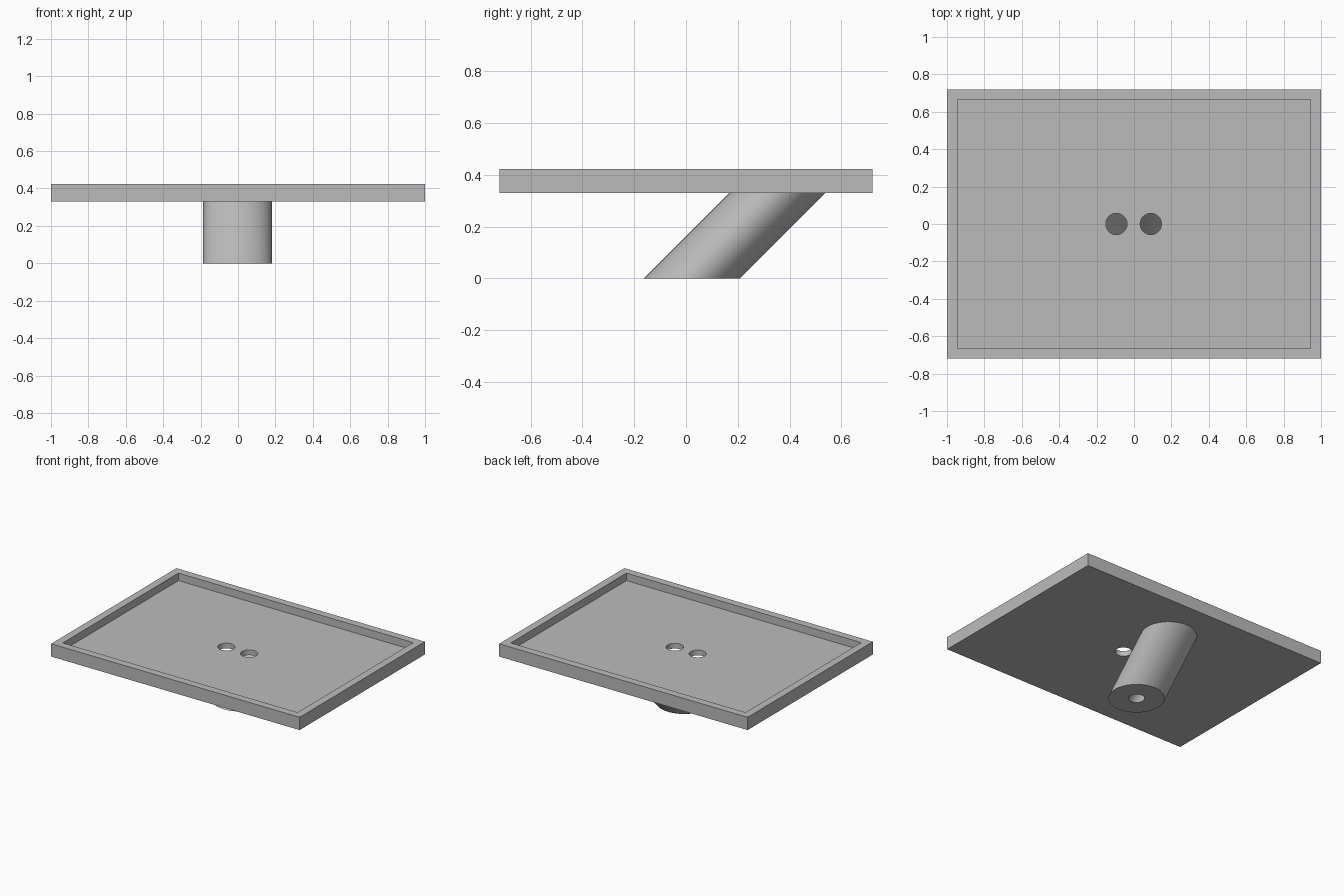
import bpy, bmesh, math
from mathutils import Matrix, Vector

cube = bpy.data.objects.get("Cube")
if cube:
    bpy.data.objects.remove(cube, do_unlink=True)

UNDERSIDE, RIM, FLOOR = 0.33, 0.423, 0.368
HALF_X, HALF_Y, WALL = 1.0, 0.72, 0.055

grey = bpy.data.materials.new("neutral grey")
grey.use_nodes = True
colour = (0.5, 0.5, 0.5, 1)
grey.diffuse_color = colour
grey.node_tree.nodes["Principled BSDF"].inputs["Base Color"].default_value = colour


def finish(bm, name):
    bmesh.ops.recalc_face_normals(bm, faces=bm.faces)
    mesh = bpy.data.meshes.new(name)
    bm.to_mesh(mesh)
    bm.free()
    obj = bpy.data.objects.new(name, mesh)
    bpy.context.collection.objects.link(obj)
    mesh.materials.append(grey)
    return obj


def activate(obj):
    bpy.ops.object.select_all(action='DESELECT')
    obj.select_set(True)
    bpy.context.view_layer.objects.active = obj


# Tray: a slab with its top inset and sunk to leave a raised rim
bm = bmesh.new()
bmesh.ops.create_cube(bm, size=1, matrix=Matrix.Translation((0, 0, (UNDERSIDE + RIM) / 2))
                      @ Matrix.Diagonal((2 * HALF_X, 2 * HALF_Y, RIM - UNDERSIDE, 1)))
top = max(bm.faces, key=lambda f: f.calc_center_median().z)
bmesh.ops.inset_region(bm, faces=[top], thickness=WALL, use_even_offset=True)
sunk = bmesh.ops.extrude_face_region(bm, geom=[top])
bmesh.ops.translate(bm, vec=(0, 0, FLOOR - RIM),
                    verts=[v for v in sunk["geom"] if isinstance(v, bmesh.types.BMVert)])
if top.is_valid:
    bmesh.ops.delete(bm, geom=[top], context='FACES_ONLY')
tray = finish(bm, "tray")

# Two round holes through the tray floor
bm = bmesh.new()
for x in (-0.094, 0.09):
    bmesh.ops.create_cone(bm, cap_ends=True, segments=48, radius1=0.057, radius2=0.057,
                          depth=0.2, matrix=Matrix.Translation((x, 0, UNDERSIDE)))
cutter = finish(bm, "hole_cutter")
cutter.hide_render = True
cut = tray.modifiers.new("holes", 'BOOLEAN')
cut.operation, cut.solver, cut.object = 'DIFFERENCE', 'EXACT', cutter
activate(tray)
bpy.ops.object.modifier_apply(modifier=cut.name)
bpy.data.objects.remove(cutter, do_unlink=True)

# Leaning hollow stem: a tube sheared back as it rises
SIDES, OUTER, BORE = 64, 0.185, 0.053
profile = [(OUTER, 0), (OUTER, UNDERSIDE), (BORE, UNDERSIDE), (BORE, 0)]
bm = bmesh.new()
rings = []
for i in range(SIDES):
    a = 2 * math.pi * i / SIDES
    rings.append([bm.verts.new(Vector((r * math.cos(a) - 0.002, r * math.sin(a) + 0.023 + z, z)))
                  for r, z in profile])
for i, ring in enumerate(rings):
    following = rings[(i + 1) % SIDES]
    for j in range(len(profile)):
        k = (j + 1) % len(profile)
        bm.faces.new((ring[j], following[j], following[k], ring[k]))
stem = finish(bm, "leaning_stem")

for obj in (tray, stem):
    activate(obj)
    bpy.ops.object.shade_smooth_by_angle(angle=math.radians(30))
